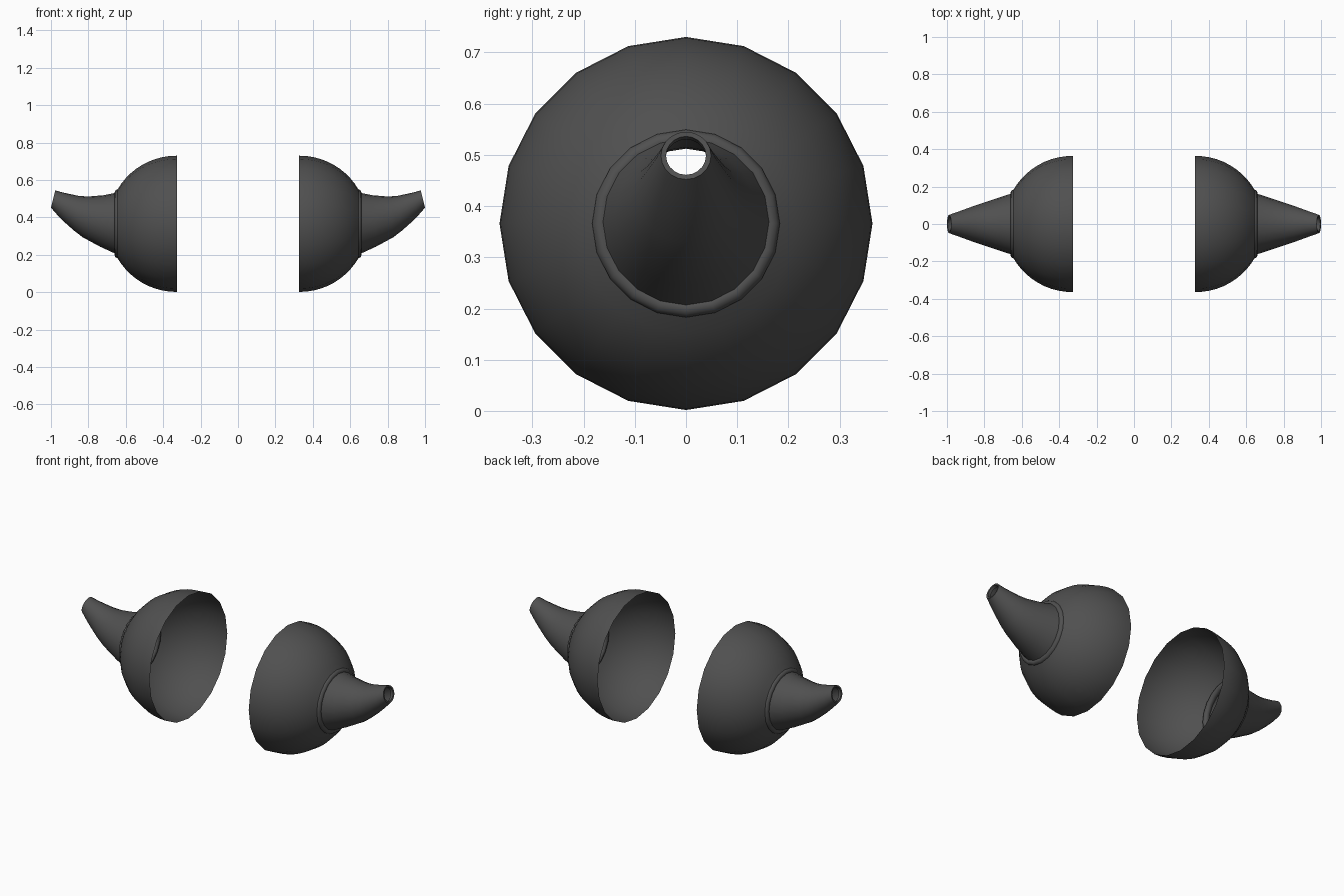
import bpy
import math
from mathutils import Vector

SIDES = 20
CZ = 0.366   # height of the shared axis

cube = bpy.data.objects.get("Cube")
if cube:
    bpy.data.objects.remove(cube, do_unlink=True)

grey = bpy.data.materials.new("dark_grey")
grey.use_nodes = True
COLOUR = (0.08, 0.08, 0.08, 1)
grey.diffuse_color = COLOUR
bsdf = grey.node_tree.nodes["Principled BSDF"]
bsdf.inputs["Base Color"].default_value = COLOUR
bsdf.inputs["Roughness"].default_value = 0.6


def section(top, bottom, half_width):
    """Oval ring of points through a top and a bottom (x, z) point."""
    t, b = Vector((top[0], 0, top[1])), Vector((bottom[0], 0, bottom[1]))
    mid, up = (t + b) / 2, (t - b) / 2
    steps = [2 * math.pi * i / SIDES for i in range(SIDES)]
    return [mid + up * math.cos(a) + Vector((0, half_width * math.sin(a), 0)) for a in steps]


def circle(x, r):
    return section((x, CZ + r), (x, CZ - r), r)


def loft(name, rings, side, closed=False):
    """Skin a list of rings, mirrored in x when side is -1."""
    verts = [(p.x * side, p.y, p.z) for ring in rings for p in ring]
    count, faces = len(rings), []
    for i in range(count if closed else count - 1):
        a, b = i * SIDES, (i + 1) % count * SIDES
        for j in range(SIDES):
            k = (j + 1) % SIDES
            face = (a + j, b + j, b + k, a + k)
            faces.append(face[::-1] if side > 0 else face)
    mesh = bpy.data.meshes.new(name)
    mesh.from_pydata(verts, [], faces)
    mesh.materials.append(grey)
    obj = bpy.data.objects.new(name, mesh)
    bpy.context.collection.objects.link(obj)
    bpy.ops.object.select_all(action="DESELECT")
    obj.select_set(True)
    bpy.context.view_layer.objects.active = obj
    bpy.ops.object.shade_smooth_by_angle(angle=math.radians(50))


# Thin open dome, rim facing the centre
R = 0.364
dome = [circle(0.325, R)]
for i in range(11):
    a = math.radians(60) * i / 10
    dome.append(circle(0.33 + R * math.sin(a), R * math.cos(a)))

# Rounded collar between dome and horn
collar = []
for i in range(10):
    a = 2 * math.pi * i / 10
    collar.append(circle(0.642 - 0.018 * math.cos(a), 0.167 + 0.017 * math.sin(a)))

# Upturned hollow horn: top point, bottom point, half width
horn = [section(*s) for s in (
    ((0.640, 0.535), (0.640, 0.199), 0.168),
    ((0.717, 0.519), (0.738, 0.244), 0.139),
    ((0.800, 0.512), (0.830, 0.294), 0.110),
    ((0.850, 0.515), (0.876, 0.329), 0.094),
    ((0.888, 0.523), (0.920, 0.368), 0.079),
    ((0.935, 0.533), (0.962, 0.409), 0.063),
    ((0.977, 0.545), (1.000, 0.452), 0.049),
    # narrow lip folded into the mouth
    ((0.978, 0.536), (0.996, 0.461), 0.039),
    ((0.962, 0.530), (0.978, 0.453), 0.040),
)]

for label, side in (("left", 1), ("right", -1)):
    loft(label + "_dome", dome, side)
    loft(label + "_collar", collar, side, closed=True)
    loft(label + "_horn", horn, side)
